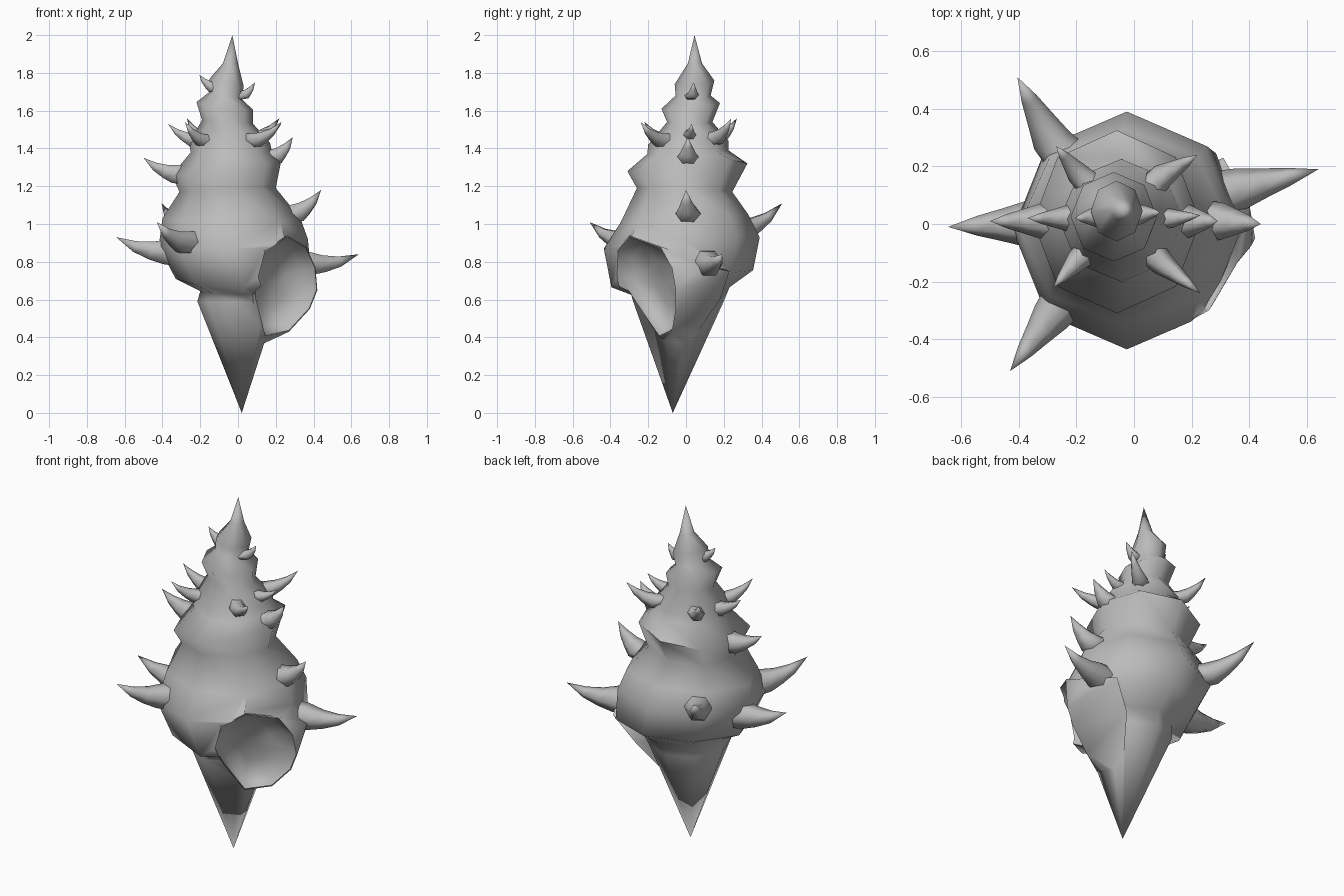
import bpy, bmesh, math
from mathutils import Vector

cube = bpy.data.objects.get("Cube")
if cube:
    bpy.data.objects.remove(cube, do_unlink=True)

mat = bpy.data.materials.new("shell grey")
mat.use_nodes = True
COL = (0.5, 0.5, 0.5, 1)
mat.diffuse_color = COL
mat.node_tree.nodes["Principled BSDF"].inputs["Base Color"].default_value = COL


def finish(name, bm):
    bmesh.ops.recalc_face_normals(bm, faces=bm.faces)
    me = bpy.data.meshes.new(name)
    bm.to_mesh(me)
    bm.free()
    me.materials.append(mat)
    ob = bpy.data.objects.new(name, me)
    bpy.context.collection.objects.link(ob)
    return ob


def loft(name, rings):
    """Skin a list of equal rings; a one-point ring closes to a tip."""
    bm = bmesh.new()
    vs = [[bm.verts.new(p) for p in r] for r in rings]
    for a, b in zip(vs, vs[1:]):
        n = max(len(a), len(b))
        for i in range(n):
            j = (i + 1) % n
            if len(a) == 1:
                bm.faces.new((a[0], b[i], b[j]))
            elif len(b) == 1:
                bm.faces.new((a[i], b[0], a[j]))
            else:
                bm.faces.new((a[i], b[i], b[j], a[j]))
    for end in (vs[0], vs[-1]):
        if len(end) > 2:
            bm.faces.new(end)
    return finish(name, bm)


def smooth(ob, angle):
    bpy.ops.object.select_all(action='DESELECT')
    ob.select_set(True)
    bpy.context.view_layer.objects.active = ob
    bpy.ops.object.shade_smooth_by_angle(angle=math.radians(angle))


# Whorls: z, x min, x max, y min, y max, rise to +x, rise to +y
WHORLS = [
    (1.85, -0.08, 0.00, 0.01, 0.085, 0, 0),
    (1.75, -0.15, 0.03, -0.06, 0.15, -0.02, 0.01),
    (1.68, -0.15, 0.02, -0.055, 0.13, -0.02, 0),
    (1.625, -0.22, 0.08, -0.13, 0.18, -0.02, 0.015),
    (1.54, -0.19, 0.08, -0.10, 0.14, -0.01, 0),
    (1.43, -0.26, 0.17, -0.20, 0.225, 0, 0.01),
    (1.38, -0.25, 0.18, -0.205, 0.225, 0, 0.01),
    (1.30, -0.35, 0.23, -0.31, 0.325, 0.04, 0.02),
    (1.18, -0.31, 0.20, -0.26, 0.245, 0.01, -0.01),
    (1.03, -0.40, 0.33, -0.345, 0.33, 0.0, 0.02),
    (0.90, -0.42, 0.37, -0.435, 0.39, 0.02, 0.03),
    (0.71, -0.33, 0.39, -0.395, 0.355, 0, 0.045),
    (0.645, -0.20, 0.24, -0.29, 0.23, 0, 0.02),
    (0.59, -0.215, 0.21, -0.28, 0.20, 0, 0),
]
rings = [[(-0.03, 0.045, 2.0)]]
for z, x0, x1, y0, y1, tx, ty in WHORLS:
    ring = []
    for k in range(8):
        c, s = math.cos(k * math.pi / 4), math.sin(k * math.pi / 4)
        ring.append(((x0 + x1) / 2 + c * (x1 - x0) / 2,
                     (y0 + y1) / 2 + s * (y1 - y0) / 2, z + tx * c + ty * s))
    rings.append(ring)
rings.append([(0.02, -0.07, 0.0)])
body = loft("shell_body", rings)

# Flared lip around the opening
RIM = [Vector(p) for p in (
    (0.26, -0.30, 0.94), (0.36, -0.13, 0.88), (0.41, -0.07, 0.77), (0.42, -0.05, 0.65),
    (0.38, -0.05, 0.55), (0.27, -0.07, 0.43), (0.14, -0.14, 0.40), (0.085, -0.28, 0.61),
    (0.085, -0.35, 0.72), (0.14, -0.365, 0.86))]
BACK = [(0.40, 0.07, 0.78), (0.31, 0.23, 0.75), (0.20, 0.18, 0.60), (0.08, 0.0, 0.34),
        (0.0, -0.1, 0.8)]
bm = bmesh.new()
for p in RIM + [Vector(b) for b in BACK]:
    bm.verts.new(p)
bmesh.ops.convex_hull(bm, input=bm.verts)
bmesh.ops.delete(bm, geom=[v for v in bm.verts if not v.link_faces], context='VERTS')
lip = finish("shell_lip", bm)

# Shallow bowl-shaped hollow
centre = sum(RIM, Vector()) / len(RIM)
out = Vector((0.72, -0.69, 0)).normalized()


def rim_ring(scale, depth):
    return [centre + (p - centre) * scale + out * depth for p in RIM]


hollow = loft("opening_cutter", [rim_ring(1.1, 0.3), rim_ring(0.97, 0.0), rim_ring(0.82, -0.07),
                                 rim_ring(0.45, -0.11), [centre - out * 0.12]])
for op, other in (('UNION', lip), ('DIFFERENCE', hollow)):
    m = body.modifiers.new(op, 'BOOLEAN')
    m.operation, m.object, m.solver = op, other, 'EXACT'
    bpy.context.view_layer.objects.active = body
    bpy.ops.object.modifier_apply(modifier=m.name)
    bpy.data.objects.remove(other, do_unlink=True)
smooth(body, 75)

# Spikes: base, tip, base radius
SPIKES = [
    ((-0.36, 0.0, 0.85), (-0.645, -0.01, 0.93), 0.10),
    ((-0.28, -0.31, 0.90), (-0.43, -0.51, 1.01), 0.085),
    ((-0.28, 0.28, 0.96), (-0.405, 0.51, 1.11), 0.085),
    ((0.36, 0.12, 0.79), (0.64, 0.19, 0.84), 0.09),
    ((0.30, 0.01, 1.05), (0.44, 0.0, 1.18), 0.08),
    ((-0.32, 0.01, 1.26), (-0.50, 0.01, 1.35), 0.075),
    ((0.19, 0.01, 1.35), (0.29, 0.01, 1.46), 0.07),
    ((-0.23, 0.02, 1.44), (-0.37, 0.02, 1.53), 0.055),
    ((0.13, 0.02, 1.47), (0.23, 0.03, 1.53), 0.04),
    ((0.09, 0.16, 1.45), (0.22, 0.24, 1.56), 0.055),
    ((0.09, -0.13, 1.44), (0.23, -0.24, 1.54), 0.055),
    ((-0.19, 0.17, 1.45), (-0.27, 0.27, 1.56), 0.05),
    ((-0.19, -0.12, 1.44), (-0.28, -0.22, 1.54), 0.05),
    ((0.03, 0.035, 1.68), (0.09, 0.04, 1.75), 0.04),
    ((-0.13, 0.025, 1.72), (-0.205, 0.02, 1.79), 0.045),
]
for n, (b, t, r) in enumerate(SPIKES):
    b, t = Vector(b), Vector(t)
    d = (t - b).normalized()
    u = d.cross(Vector((0, 0, 1))).normalized()
    w = u.cross(d)
    sag = -w * (t - b).length * 0.07          # gentle upward hook
    root = Vector((-0.03 - b.x, 0.02 - b.y, 0)).normalized() * r * 1.1   # sunk into the whorl
    prof = [(0, 0.95, 0, 1), (0.05, 0.8, 0, 0), (0.32, 0.57, 0.8, 0), (0.63, 0.34, 1.0, 0)]
    rs = [[b + (t - b) * f + sag * g + root * h + (u * math.cos(a) + w * math.sin(a)) * r * s
           for a in [k * math.tau / 6 for k in range(6)]] for f, s, g, h in prof]
    smooth(loft(f"spike_{n + 1}", rs + [[t]]), 80)
